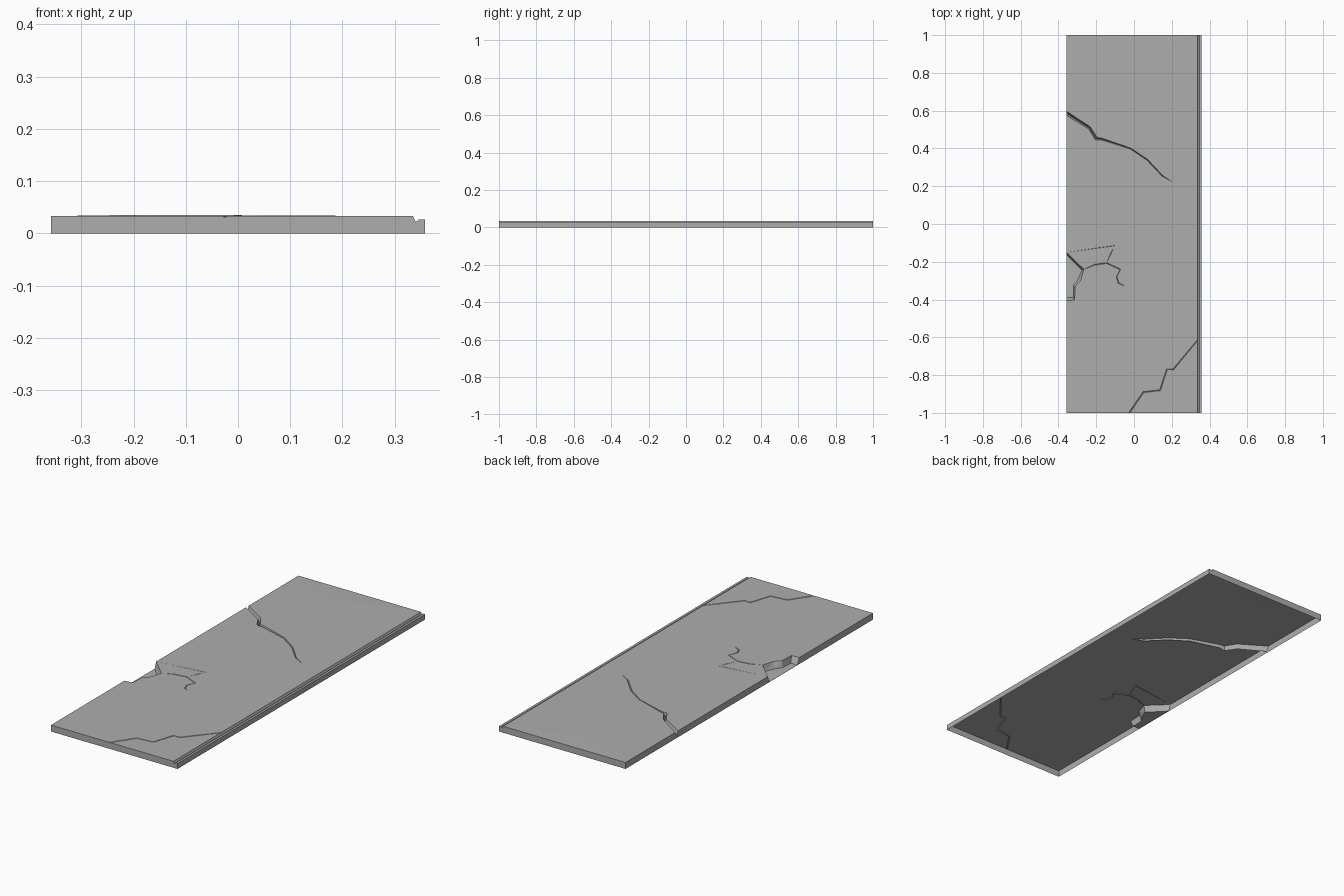
import bpy, bmesh
from mathutils import Vector
from mathutils.geometry import delaunay_2d_cdt

if "Cube" in bpy.data.objects:
    bpy.data.objects.remove(bpy.data.objects["Cube"])

X, Y, TOP = 0.358, 1.0, 0.033
pts, heights, edges = [], [], []


def add(x, y, z=TOP):
    pts.append(Vector((x, y)))
    heights.append(z)
    return len(pts) - 1


def chain(ids, closed=False):
    edges.extend((a, b) for a, b in zip(ids, ids[1:]) if a != b)
    if closed:
        edges.append((ids[-1], ids[0]))


def crack(path, widths, depths, lifts=None, start=None, end=None):
    """V-shaped groove: left lip, valley and right lip following a path."""
    p = [Vector(q) for q in path]
    n = len(p)
    left, mid, right = [], [], []
    for i in range(n):
        t = (p[min(i + 1, n - 1)] - p[max(i - 1, 0)]).normalized()
        nrm = Vector((-t.y, t.x))
        if i == 0 and start:
            nrm = Vector(start)
        if i == n - 1 and end:
            nrm = Vector(end)
        lift = lifts[i] if lifts else 0
        w = widths[i] / 2
        if w == 0:
            a = add(*p[i], TOP + lift)
            left.append(a), mid.append(a), right.append(a)
            continue
        left.append(add(*(p[i] + nrm * w), TOP + lift))
        mid.append(add(*p[i], TOP - depths[i]))
        right.append(add(*(p[i] - nrm * w), TOP))
    for c in (left, mid, right):
        chain(c)


# slab outline
chain([add(-X, -Y), add(X, -Y, 0.027), add(X, Y, 0.027), add(-X, Y)], True)

# rebate and lower lip along the right edge
for x, z in ((0.335, TOP), (0.340, 0.022), (0.343, 0.024), (0.346, 0.027)):
    chain([add(x, -Y, z), add(x, Y, z)])

# long crack from the left edge, with a slightly heaved plate behind it
crack([(-X, 0.587), (-0.235, 0.508), (-0.20, 0.452), (-0.17, 0.449), (-0.02, 0.40),
       (0.07, 0.34), (0.15, 0.255), (0.205, 0.222)],
      [0.022, 0.014, 0.016, 0.010, 0.005, 0.006, 0.005, 0],
      [0.026, 0.022, 0.02, 0.014, 0.010, 0.010, 0.008, 0],
      [0, 0.002, 0.002, 0.002, 0.002, 0, 0, 0], start=(0, 1))
for x, y in ((-0.22, 0.86), (-0.04, 0.88)):
    add(x, y, 0.035)

# broken-out chip on the left edge, with a thin floor
rim = [(-X, -0.150), (-0.265, -0.240), (-0.283, -0.300), (-0.311, -0.330),
       (-0.315, -0.403), (-X, -0.405)]
floor = [(-X, -0.162), (-0.276, -0.245), (-0.297, -0.296), (-0.319, -0.325),
         (-0.321, -0.388), (-X, -0.388)]
chain([add(*q) for q in rim])
chain([add(*q, 0.001) for q in floor])

# hairline cracks running from the chip
crack([(-0.263, -0.239), (-0.21, -0.216), (-0.145, -0.207), (-0.073, -0.240),
       (-0.092, -0.280), (-0.082, -0.312), (-0.048, -0.330)],
      [0, 0.005, 0.004, 0.005, 0.004, 0.005, 0],
      [0, 0.005, 0.004, 0.005, 0.005, 0.005, 0])
crack([(-0.143, -0.200), (-0.122, -0.155), (-0.103, -0.115), (-0.086, -0.180)],
      [0, 0.003, 0.003, 0], [0, 0.003, 0.003, 0])

# shallow crack across the front right corner
crack([(-0.025, -Y), (0.05, -0.89), (0.138, -0.88), (0.175, -0.768),
       (0.208, -0.770), (0.335, -0.617)],
      [0.008, 0.006, 0.006, 0.006, 0.006, 0.006], [0.003] + [0.005] * 5,
      start=(-1, 0), end=(0, 1))

# triangulate the top surface and drop walls from its border (open underneath)
verts, _, faces, origin, _, _ = delaunay_2d_cdt(pts, edges, [], 0, 1e-6)
bm = bmesh.new()
bv = [bm.verts.new((v.x, v.y, heights[o[0]] if o else TOP)) for v, o in zip(verts, origin)]
for f in faces:
    bm.faces.new([bv[i] for i in f])
border = [e for e in bm.edges if e.is_boundary]
res = bmesh.ops.extrude_edge_only(bm, edges=border)
for g in res["geom"]:
    if isinstance(g, bmesh.types.BMVert):
        g.co.z = 0
bmesh.ops.recalc_face_normals(bm, faces=bm.faces[:])
bm.normal_update()
if sum(f.normal.z * f.calc_area() for f in bm.faces) < 0:
    bmesh.ops.reverse_faces(bm, faces=bm.faces[:])

mesh = bpy.data.meshes.new("cracked_slab")
bm.to_mesh(mesh)
bm.free()
slab = bpy.data.objects.new("cracked_slab", mesh)
bpy.context.collection.objects.link(slab)

# dark stone grey
stone = bpy.data.materials.new("stone_grey")
stone.diffuse_color = (0.42, 0.42, 0.42, 1)
stone.use_nodes = True
stone.node_tree.nodes["Principled BSDF"].inputs["Base Color"].default_value = stone.diffuse_color
mesh.materials.append(stone)
